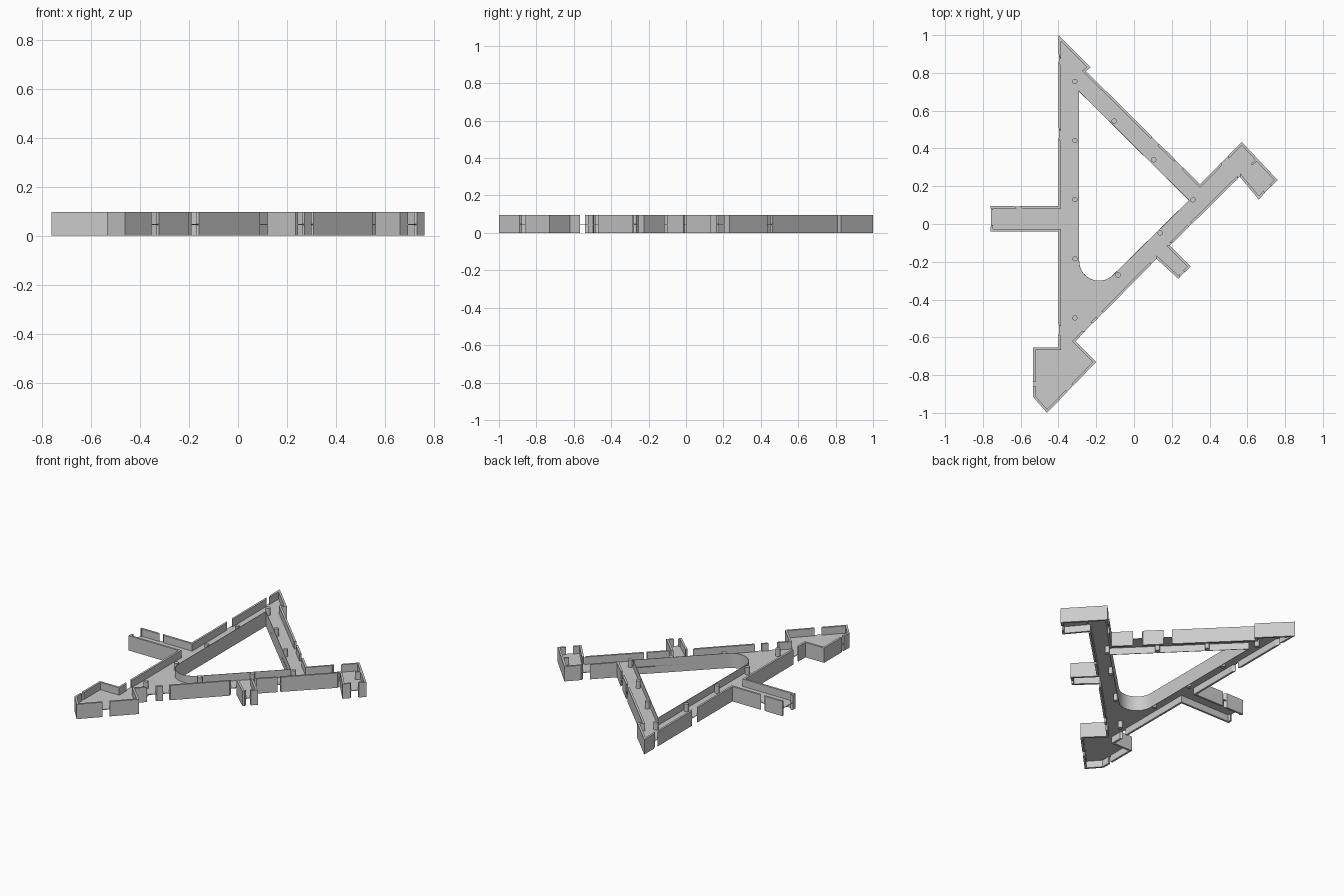
import bpy, bmesh
from math import cos, sin, radians
from mathutils import Vector

if "Cube" in bpy.data.objects:
    bpy.data.objects.remove(bpy.data.objects["Cube"])

H, FLOOR, T = 0.096, 0.046, 0.013

# Outer edges, clockwise: start point, then the solid wall spans along that edge
FULL = [(0, 1)]
EDGES = [
    ((-0.40, 1.00), FULL),
    ((-0.23, 0.83), FULL),
    ((-0.255, 0.81), [(0, .58), (.64, .78), (.85, 1)]),
    ((0.35, 0.21), [(0, .51), (.68, 1)]),
    ((0.57, 0.435), FULL),
    ((0.76, 0.233), [(0, .3), (.67, 1)]),
    ((0.66, 0.13), FULL),
    ((0.56, 0.25), [(.03, .68), (.72, .96)]),
    ((0.19, -0.115), FULL),
    ((0.30, -0.225), [(0, .45), (.85, 1)]),
    ((0.235, -0.29), FULL),
    ((0.12, -0.185), [(.07, .65), (.72, .78), (.88, 1)]),
    ((-0.31, -0.62), FULL),
    ((-0.20, -0.73), [(0, .47), (.59, 1)]),
    ((-0.46, -1.00), FULL),
    ((-0.535, -0.915), [(0, .22), (.3, 1)]),
    ((-0.535, -0.655), FULL),
    ((-0.40, -0.655), [(0, .12), (.2, 1)]),
    ((-0.40, -0.04), FULL),
    ((-0.76, -0.04), [(0, .2), (.92, 1)]),
    ((-0.76, 0.095), [(0, .35), (.43, 1)]),
    ((-0.40, 0.095), [(0, .4), (.46, .85), (.89, 1)]),
]
outer = [Vector(p) for p, _ in EDGES]

# Courtyard: triangle with one rounded corner
hole = [Vector((-0.29, 0.70)), Vector((0.29, 0.125))]
hole += [Vector((-0.185 + .105 * cos(radians(a)), -0.195 + .105 * sin(radians(a))))
         for a in range(315, 179, -9)]


def offset(pts, t):
    """Mitred offset to the right of the travel direction."""
    out = []
    for i, p in enumerate(pts):
        d1 = (p - pts[i - 1]).normalized()
        d2 = (pts[(i + 1) % len(pts)] - p).normalized()
        n1, n2 = Vector((d1.y, -d1.x)), Vector((d2.y, -d2.x))
        out.append(p + (n1 + n2) * (t / (1 + n1.dot(n2))))
    return out


def add_object(name, bm):
    bmesh.ops.recalc_face_normals(bm, faces=bm.faces)
    me = bpy.data.meshes.new(name)
    bm.to_mesh(me)
    bm.free()
    ob = bpy.data.objects.new(name, me)
    bpy.context.collection.objects.link(ob)
    return ob


def prism(bm, quad, z0, z1):
    lo = [bm.verts.new((p.x, p.y, z0)) for p in quad]
    hi = [bm.verts.new((p.x, p.y, z1)) for p in quad]
    bm.faces.new(lo)
    bm.faces.new(hi)
    n = len(quad)
    for i in range(n):
        j = (i + 1) % n
        bm.faces.new((lo[i], lo[j], hi[j], hi[i]))


def walls(name, pts, thick, spans):
    inner = offset(pts, thick)
    bm = bmesh.new()
    for i, parts in enumerate(spans):
        j = (i + 1) % len(pts)
        for a, b in parts:
            prism(bm, [pts[i].lerp(pts[j], a), pts[i].lerp(pts[j], b),
                       inner[i].lerp(inner[j], b), inner[i].lerp(inner[j], a)], 0, H)
    return add_object(name, bm)


# Outer walls with door and window gaps, and thin courtyard wall
walls("outer_walls", outer, T, [s for _, s in EDGES])
walls("courtyard_wall", hole, -0.003, [FULL] * len(hole))

# Floor slab at mid height, with the courtyard cut out
cu = bpy.data.curves.new("floor", 'CURVE')
cu.dimensions = '2D'
cu.fill_mode = 'BOTH'
cu.extrude = 0.002
for loop in (offset(outer, 0.002), hole):
    sp = cu.splines.new('POLY')
    sp.points.add(len(loop) - 1)
    for pt, p in zip(sp.points, loop):
        pt.co = (p.x, p.y, 0, 1)
    sp.use_cyclic_u = True
floor = bpy.data.objects.new("floor", cu)
floor.location.z = FLOOR
bpy.context.collection.objects.link(floor)
bpy.context.view_layer.objects.active = floor
floor.select_set(True)
bpy.ops.object.convert(target='MESH')

# Round columns along the courtyard
spots = [(-0.313, 0.755 - 0.313 * i) for i in range(5)]
spots += [(-0.105, 0.545), (0.105, 0.34), (0.312, 0.128), (0.138, -0.047), (-0.085, -0.27)]
bm = bmesh.new()
for x, y in spots:
    prism(bm, [Vector((x + .014 * cos(radians(a)), y + .014 * sin(radians(a))))
               for a in range(0, 360, 30)], 0, H)
add_object("columns", bm)

# Small inner partition near the east end
bm = bmesh.new()
prism(bm, [Vector(p) for p in ((.618, .318), (.625, .311), (.66, .338), (.652, .346))], 0, H)
add_object("partition", bm)
